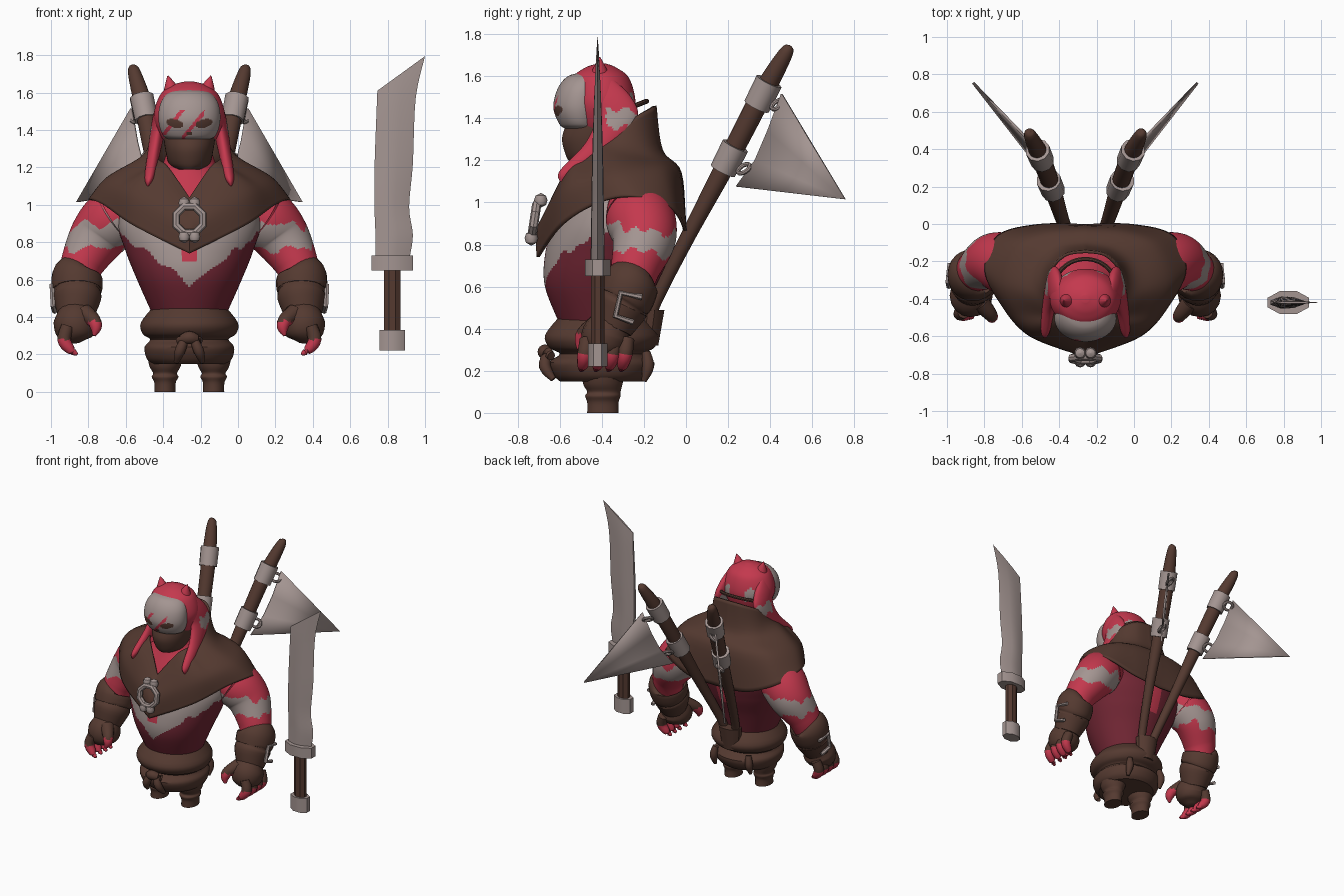
import bpy, bmesh
from math import sin, cos, pi, tau
from mathutils import Vector

if "Cube" in bpy.data.objects:
    bpy.data.objects.remove(bpy.data.objects["Cube"])
MID = -.26  # the figure stands left of the centre, the sword right of it
made = []

def material(name, *rgb):
    mat = bpy.data.materials.new(name)
    mat.use_nodes = True
    mat.diffuse_color = (*rgb, 1)
    mat.node_tree.nodes["Principled BSDF"].inputs["Base Color"].default_value = (*rgb, 1)
    return mat

RED = material("red skin", .55, .04, .075)
DARK = material("dark red skin", .17, .02, .035)
GREY = material("warm grey", .37, .3, .285)
BROWN = material("brown leather", .09, .042, .03)

def finish(name, bm, mats, rule=None):
    """Turn a bmesh into an object; rule picks a material from a face centre."""
    bmesh.ops.recalc_face_normals(bm, faces=bm.faces)
    if rule:
        for face in bm.faces:
            face.material_index = mats.index(rule(face.calc_center_median()))
    mesh = bpy.data.meshes.new(name)
    bm.to_mesh(mesh)
    bm.free()
    for mat in mats:
        mesh.materials.append(mat)
    made.append(bpy.data.objects.new(name, mesh))
    bpy.context.collection.objects.link(made[-1])
    return made[-1]

def spline(rows, steps):
    """Smooth curve through rows of numbers, with some steps per span."""
    out = []
    for i in range(len(rows) - 1):
        keys = rows[max(i - 1, 0)], rows[i], rows[i + 1], rows[min(i + 2, len(rows) - 1)]
        for t in [j / steps for j in range(steps)]:
            out.append(tuple(q + t / 2 * (r - p + t * (2*p - 5*q + 4*r - s + t * (3*q - p - 3*r + s)))
                             for p, q, r, s in zip(*keys)))
    return out + [rows[-1]]

def circle(count, offset=0):
    return [tau * (i + offset) / count for i in range(count)]

def skin(name, rings, mats, rule=None, caps=True):
    """Stretch faces over a series of closed rings."""
    bm = bmesh.new()
    loops = [[bm.verts.new(point) for point in ring] for ring in rings]
    for a, b in zip(loops, loops[1:]):
        for i in range(len(a)):
            bm.faces.new((a[i - 1], a[i], b[i], b[i - 1]))
    if caps:
        bm.faces.new(loops[0])
        bm.faces.new(loops[-1])
    return finish(name, bm, mats, rule)

def stack(name, rows, mats, rule=None, cx=MID, sides=40, steps=4, lean=0):
    """Level oval rings; each row is height, half width, front y, back y."""
    return skin(name, [[(cx + lean * z + width * cos(a), (front + back + (back - front) * sin(a)) / 2, z)
                        for a in circle(sides, .5)]
                       for z, width, front, back in spline(rows, steps)], mats, rule)

def tube(name, rows, mats, rule=None, side=1, sides=16, steps=4):
    """Round tube; each row is distance from the figure's middle, y, z, radius."""
    rows = spline(rows, steps)
    path = [Vector((MID + side * row[0], row[1], row[2])) for row in rows]
    rings = []
    for i, point in enumerate(path):
        along = (path[min(i + 1, len(path) - 1)] - path[max(i - 1, 0)]).normalized()
        u = along.cross(Vector((1, 0, 0)) if abs(along.x) < .8 else Vector((0, 1, 0))).normalized()
        v = along.cross(u)
        rings.append([point + rows[i][3] * (u * cos(a) + v * sin(a)) for a in circle(sides)])
    return skin(name, rings, mats, rule)

def torus(name, centre, axis, major, minor, mat, sides=16):
    turn = Vector(axis).to_track_quat("Z", "Y")
    angles = circle(sides, .5)
    rings = [[Vector(centre) + turn @ Vector(((major + minor * cos(b)) * cos(a), (major + minor * cos(b)) * sin(a),
              minor * sin(b))) for b in circle(8)] for a in angles + angles[:1]]
    return skin(name, rings, [mat], caps=False)

# Painted patterns
def wave(p):
    return .02 * sin(41 * p.x) + .015 * sin(67 * p.y + 23 * p.x)

def torso_paint(p):
    across = abs(p.x - MID)
    height = p.z - .75 * across + wave(p) * .6
    if p.z > 1.04 or (across < .04 and p.z > .7):
        return RED
    return DARK if p.y > -.36 or height < .57 else GREY

def hood_paint(p):
    return GREY if p.y > -.36 and 1.42 < p.z + wave(p) < 1.5 and abs(p.x - MID) > .06 else RED

def mask_paint(p):
    across, z = p.x - MID, p.z
    out = abs(across) - .078
    eye = (out / .045) ** 2 + ((z - 1.435 - out / 5) / .022) ** 2 < 1
    nose = abs(across) < .015 and 1.375 < z < 1.39
    if eye or nose:
        return BROWN
    first = abs(z - 1.555 - 1.3 * across) < .017 and 1.375 < z < 1.51
    second = abs(z - 1.4 - 1.2 * across) < .015 and -.04 < across < .08
    return RED if first or second else GREY

def arm_paint(p):
    return GREY if .76 < p.z + wave(p) + (p.y + .2) / 10 < .88 else RED

def drape_paint(p):
    return GREY if 1.34 < p.z + wave(p) < 1.43 and p.y > -.38 else RED

def finger_paint(p):
    return RED if p.z < .28 else BROWN

def thumb_paint(p):
    return RED if p.z < .38 else BROWN

# Torso and the wrapped cloth around the hips
stack("torso", [(.42, .2, -.6, -.2), (.6, .28, -.67, -.14), (.75, .34, -.67, -.08), (.9, .38, -.63, -.05),
                (1.05, .33, -.57, -.1), (1.18, .17, -.51, -.18), (1.28, .12, -.48, -.25)],
      [RED, DARK, GREY], torso_paint, sides=128, steps=14)
stack("hip_wrap", [(.15, .2, -.6, -.2), (.18, .23, -.63, -.17), (.24, .24, -.65, -.15), (.28, .21, -.6, -.2),
                   (.31, .25, -.65, -.15), (.37, .26, -.67, -.13), (.46, .19, -.6, -.2)], [BROWN])
tube("wrap_knot", [(-.06, -.64, .27, .02), (0, -.67, .29, .035), (.06, -.64, .27, .02)], [BROWN])
stack("haft_holder", [(.32, .07, -.24, -.13), (.49, .09, -.23, -.1)], [BROWN], sides=12, steps=1)

# Shoulder mantle with standing collar, built as a half fan and mirrored
fan = [[(0, -.61, 1.04), (0, -.66, .97), (0, -.71, .87), (0, -.71, .74)],
       [(.11, -.53, 1.2), (.2, -.57, 1.15), (.28, -.6, 1.04), (.3, -.6, .89)],
       [(.16, -.48, 1.24), (.27, -.48, 1.18), (.39, -.47, 1.1), (.46, -.42, 1)],
       [(.2, -.4, 1.28), (.3, -.36, 1.23), (.45, -.31, 1.14), (.54, -.24, 1.03)],
       [(.19, -.25, 1.4), (.23, -.2, 1.24), (.38, -.12, 1.15), (.47, -.06, .97)],
       [(.11, -.16, 1.45), (.13, -.13, 1.25), (.22, -.04, 1.14), (.25, 0, .88)],
       [(0, -.14, 1.46), (0, -.11, 1.25), (0, -.02, 1.14), (0, 0, .86)]]
spokes = [spline([flat[i:i + 3] for i in range(0, len(flat), 3)], 6)
          for flat in spline([sum(spoke, ()) for spoke in fan], 8)]
around = [[(MID + x, y, z) for x, y, z in spoke] for spoke in spokes]
around += [[(MID - x, y, z) for x, y, z in spoke] for spoke in spokes[-2:0:-1]]
mantle = skin("mantle", list(zip(*around)), [BROWN], caps=False)
mantle.modifiers.new("thickness", "SOLIDIFY").thickness = .015

# Bone clasp on the chest
torus("clasp_ring", (MID, -.72, .92), (0, -1, .15), .077, .022, GREY, sides=8)
for z, y in ((1.01, -.69), (.83, -.735)):
    for x in (-.028, .028):
        tube("clasp_knob", [(x, y, z + .034 * sin(a), .002 + .03 * cos(a)) for a in (-pi / 2, -.7, 0, .7, pi / 2)],
             [GREY], sides=10, steps=1)

# Head: face cloth, hood and painted mask
stack("face_cloth", [(1.19, .07, -.55, -.3), (1.22, .11, -.57, -.27), (1.3, .13, -.59, -.26), (1.37, .14, -.57, -.25)], [BROWN])
stack("hood", [(1.29, .03, -.43, -.37), (1.32, .11, -.5, -.3), (1.38, .16, -.54, -.26), (1.48, .19, -.56, -.24),
               (1.59, .155, -.54, -.27), (1.64, .09, -.48, -.33), (1.66, .02, -.42, -.38)],
      [RED, GREY], hood_paint, sides=64, steps=8)
stack("mask", [(1.345, .09, -.56, -.4), (1.37, .14, -.6, -.4), (1.45, .165, -.63, -.38), (1.54, .155, -.61, -.38),
               (1.6, .11, -.56, -.38), (1.62, .03, -.48, -.4)], [GREY, RED, BROWN], mask_paint, sides=160, steps=16)
torus("hood_band", (MID, -.34, 1.42), (0, -.4, 1), .165, .012, BROWN, sides=32)

# Sword standing at the figure's left
SWORD_X, SWORD_Y = .825, -.42
for part, mat, low, high, width, depth in (("pommel", GREY, .22, .33, .074, .05), ("grip", BROWN, .31, .67, .048, .035),
                                           ("guard", GREY, .65, .73, .12, .066)):
    stack("sword_" + part, [(z, width, SWORD_Y - depth, SWORD_Y + depth) for z in (low, high)], [mat],
          cx=SWORD_X, sides=8, steps=1)
section = (0, -.4), (0, .4), (.3, 1), (.6, .9), (1, 0), (.6, -.9), (.3, -1)
rings = []
for back, edge, low, high, depth in spline([(.735, .92, .73, .73, .033), (.735, .935, .84, .84, .032),
                                            (.73, .915, .98, .99, .03), (.73, .935, 1.2, 1.22, .026),
                                            (.74, .95, 1.48, 1.57, .016), (.745, 1, 1.61, 1.795, .006)], 4):
    rings.append([(back + f * (edge - back), SWORD_Y + y * depth, low + f * (high - low)) for f, y in section])
skin("sword_blade", rings, [GREY])
stack("sword_notch", [(z, .01, SWORD_Y - .032, SWORD_Y + .032) for z in (1.035, 1.05)], [BROWN], cx=.835, sides=4, steps=1)

# Everything that comes in pairs
for side, tag in ((1, "left_"), (-1, "right_")):
    # Legs, ears, hood drapes and belt ties
    stack(tag + "leg", [(0, .057, -.47, -.32), (.05, .058, -.47, -.32), (.08, .072, -.48, -.31), (.1, .064, -.47, -.31),
                        (.14, .085, -.49, -.3), (.22, .1, -.5, -.28)], [BROWN], cx=MID + side * .13, sides=24)
    tube(tag + "ear", [(.09, -.41, 1.58, .05), (.1, -.41, 1.63, .035), (.115, -.41, 1.69, .003)], [RED], side=side)
    stack(tag + "hood_drape", [(1.6, .015, -.45, -.36), (1.5, .038, -.46, -.26), (1.4, .04, -.43, -.23),
                               (1.28, .034, -.48, -.32), (1.15, .026, -.6, -.5), (1.1, .006, -.6, -.56)],
          [RED, GREY], drape_paint, cx=MID + side * .42, sides=48, steps=12, lean=-.18 * side)
    tube(tag + "front_tie", [(.02, -.66, .29, .02), (.05, -.67, .22, .028), (.07, -.63, .16, .014)], [BROWN], side=side)
    tube(tag + "back_tie", [(.14, -.19, .29, .02), (.15, -.18, .22, .028), (.15, -.2, .15, .012)], [BROWN], side=side)

    # Arm, bracer and its buckle
    tube(tag + "arm", [(.3, -.25, .98, .13), (.4, -.22, .93, .163), (.49, -.2, .83, .152), (.57, -.24, .69, .118),
                       (.6, -.27, .58, .1)], [RED, GREY], arm_paint, side, sides=80, steps=16)
    tube(tag + "bracer", [(.59, -.25, .645, .1), (.6, -.26, .625, .133), (.6, -.285, .55, .135), (.6, -.295, .53, .124),
                          (.6, -.31, .5, .128), (.61, -.35, .4, .095)], [BROWN], side=side, sides=24)
    tube(tag + "bracer_buckle", [(.725, -.21, .55, .014), (.735, -.31, .57, .014), (.73, -.335, .46, .014),
                                 (.72, -.25, .43, .014)], [GREY], side=side, sides=6, steps=1)

    # Hand with bare fingertips
    tube(tag + "palm", [(.61, -.34, .44, .085), (.61, -.38, .37, .115), (.62, -.39, .3, .095), (.62, -.39, .26, .03)],
         [BROWN], side=side)
    for y in (-.47, -.4, -.34, -.28):
        tube(tag + "finger", [(.65, y, .35, .035), (.67, y - .01, .28, .036), (.64, y - .02, .23, .028),
                              (.6, y - .03, .2, .008)], [RED, BROWN], finger_paint, side, sides=12)
    tube(tag + "thumb", [(.56, -.42, .42, .05), (.51, -.48, .38, .038), (.5, -.5, .34, .03), (.51, -.51, .3, .008)],
         [RED, BROWN], thumb_paint, side, sides=12)

    # Back axe: curved haft, two ferrules with hooks, and a thin fan blade
    tube(tag + "axe_haft", [(.04, -.18, .42, .028), (.06, -.14, .54, .03), (.12, .015, .85, .036), (.18, .2, 1.2, .047),
                            (.24, .36, 1.51, .05), (.295, .475, 1.71, .034), (.3, .495, 1.745, .008)], [BROWN], side=side)
    for x, y, z in ((.172, .175, 1.15), (.23, .335, 1.455)):
        tube(tag + "axe_ferrule", [(x, y, z, .064), (x + .025, y + .06, z + .12, .066)], [GREY], side=side, sides=10, steps=1)
        torus(tag + "axe_hook", (MID + side * (x + .05), y + .1, z + .01), (side * .4, -.4, .6), .032, .011, GREY)
    bm = bmesh.new()
    bm.faces.new([bm.verts.new((MID + side * x, y, z)) for x, y, z in
                  ((.31, .455, 1.515), (.6, .755, 1.015), (.2, .24, 1.075), (.245, .33, 1.2), (.28, .39, 1.34))])
    plate = finish(tag + "axe_blade", bm, [GREY]).modifiers.new("thickness", "SOLIDIFY")
    plate.thickness, plate.offset = .014, 0

# Smooth shading with crisp edges
bpy.ops.object.select_all(action="DESELECT")
for ob in made:
    ob.select_set(True)
bpy.context.view_layer.objects.active = made[0]
bpy.ops.object.shade_smooth_by_angle(angle=pi / 5)
